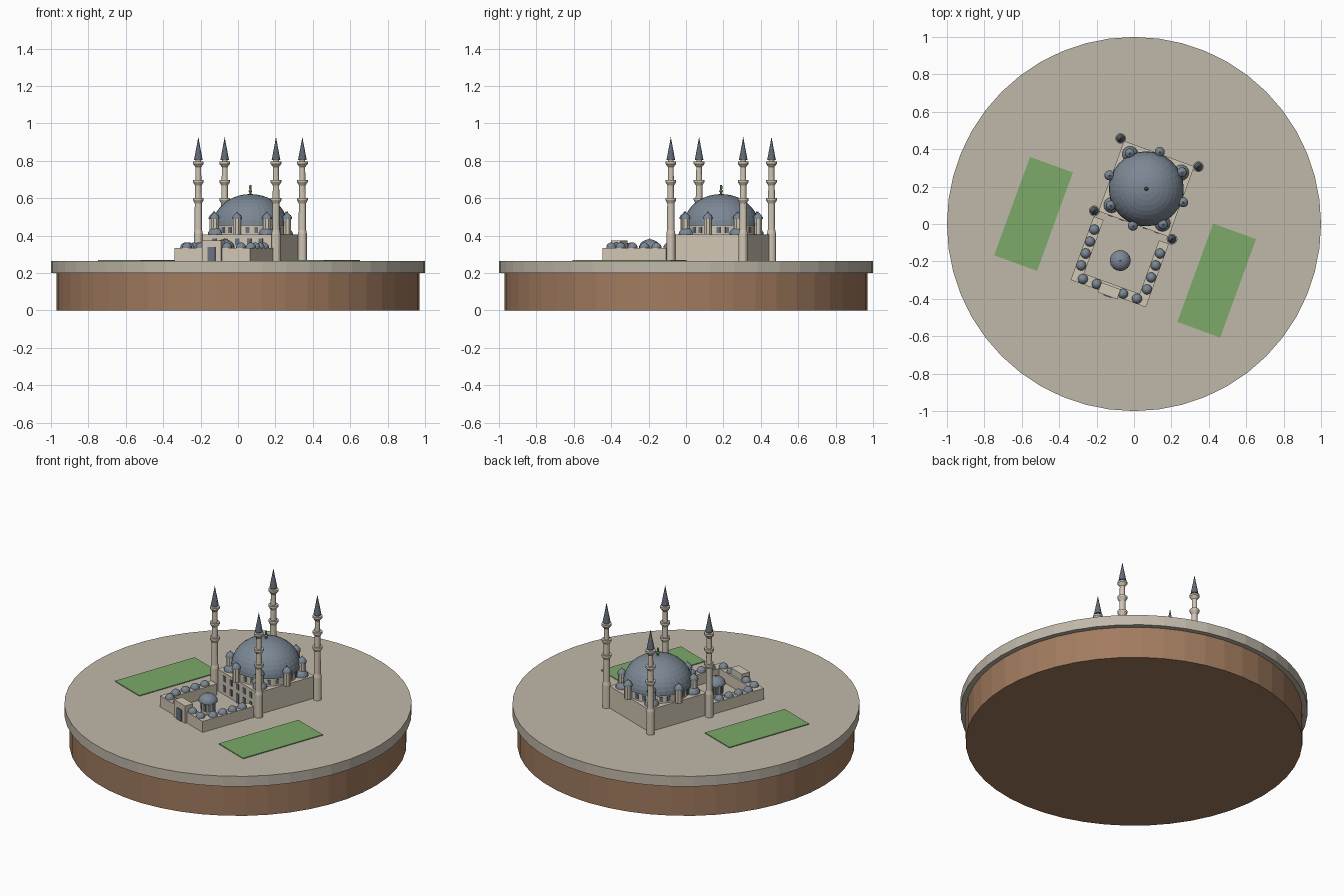
import bpy
import bmesh
from math import cos, sin, pi, radians
from mathutils import Matrix, Vector

if "Cube" in bpy.data.objects:
    bpy.data.objects.remove(bpy.data.objects["Cube"])


def material(name, r, g, b):
    m = bpy.data.materials.new(name)
    m.use_nodes = True
    m.diffuse_color = (r, g, b, 1)
    m.node_tree.nodes["Principled BSDF"].inputs["Base Color"].default_value = (r, g, b, 1)
    return m


EARTH = material("earth", 0.36, 0.20, 0.115)
PAVING = material("paving", 0.53, 0.48, 0.40)
STONE = material("stone", 0.64, 0.57, 0.46)
LEAD = material("lead roof", 0.20, 0.245, 0.30)
SPIRE = material("spire slate", 0.12, 0.145, 0.18)
GLASS = material("window grey", 0.14, 0.17, 0.22)
GRASS = material("grass", 0.20, 0.40, 0.14)

GROUND = 0.265
ROOF = 0.405
WING_TOP = 0.335
# The whole complex is turned on the round base
SITE = Matrix.Translation((0.066, 0.188, 0)) @ Matrix.Rotation(radians(-20), 4, 'Z')


def finish(name, bm, *mats, site=True):
    bmesh.ops.recalc_face_normals(bm, faces=bm.faces)
    mesh = bpy.data.meshes.new(name)
    bm.to_mesh(mesh)
    bm.free()
    for m in mats:
        mesh.materials.append(m)
    ob = bpy.data.objects.new(name, mesh)
    bpy.context.collection.objects.link(ob)
    if site:
        ob.matrix_world = SITE
    return ob


def lathe(bm, profile, sides, at=(0, 0), mat=lambda i: 0):
    """Turn a (radius, z) profile around a vertical axis; mat picks a slot per band."""
    rings = []
    for r, z in profile:
        n = sides if r > 0 else 1
        rings.append([bm.verts.new((at[0] + r * cos(2 * pi * k / sides),
                                    at[1] + r * sin(2 * pi * k / sides), z)) for k in range(n)])
    for i, (a, b) in enumerate(zip(rings, rings[1:])):
        for k in range(sides):
            j = (k + 1) % sides
            quad = [a[k % len(a)], a[j % len(a)], b[j % len(b)], b[k % len(b)]]
            bm.faces.new(list(dict.fromkeys(quad))).material_index = mat(i)
    for ring, slot in ((rings[0], mat(0)), (rings[-1], mat(len(rings) - 2))):
        if len(ring) > 1:
            bm.faces.new(ring).material_index = slot


def dome(radius, height, z, rings):
    return [(radius * cos(pi / 2 * i / rings) if i < rings else 0,
             z + height * sin(pi / 2 * i / rings)) for i in range(rings + 1)]


def box(bm, x0, x1, y0, y1, z0, z1, turn=Matrix()):
    m = Matrix.Translation(((x0 + x1) / 2, (y0 + y1) / 2, (z0 + z1) / 2))
    size = Matrix.Diagonal((x1 - x0, y1 - y0, z1 - z0, 1))
    bmesh.ops.create_cube(bm, size=1, matrix=turn @ m @ size)


# Round base
bm = bmesh.new()
lathe(bm, [(0.97, 0), (0.97, 0.2)], 48)
finish("earth_base", bm, EARTH, site=False)
bm = bmesh.new()
lathe(bm, [(1, 0.2), (1, GROUND)], 48)
finish("paved_plaza", bm, PAVING, site=False)

# Lawns either side
for side, label in ((-1, "right"), (1, "left")):
    bm = bmesh.new()
    x = side * 0.521
    box(bm, x - 0.122, x + 0.122, -0.612, -0.052, GROUND, GROUND + 0.005)
    finish(label + "_lawn", bm, GRASS)

# Prayer hall
bm = bmesh.new()
box(bm, -0.2, 0.2, -0.2, 0.2, GROUND, ROOF)
finish("prayer_hall", bm, STONE)

# Facade windows in two rows, with a middle doorway
bm = bmesh.new()
for k in range(-2, 3):
    x = k * 0.066
    box(bm, x - 0.012, x + 0.012, -0.204, -0.198, 0.35, 0.385)
    low = GROUND if k == 0 else 0.285
    box(bm, x - 0.012, x + 0.012, -0.204, -0.198, low, 0.325)
finish("facade_windows", bm, GLASS)

# Drum under the main dome, with windows between the turrets
bm = bmesh.new()
lathe(bm, [(0.19, ROOF), (0.19, 0.458)], 32)
finish("drum", bm, STONE)
bm = bmesh.new()
for k in range(8):
    for off in (-7, 7):
        turn = Matrix.Rotation(radians(45 * k + 22.5 + off), 4, 'Z')
        box(bm, 0.186, 0.193, -0.01, 0.01, 0.415, 0.445, turn)
finish("drum_windows", bm, GLASS)

# Main dome and its finial
bm = bmesh.new()
lathe(bm, dome(0.2, 0.167, 0.455, 10), 32)
finish("main_dome", bm, LEAD)
bm = bmesh.new()
lathe(bm, [(0.008, 0.615), (0.005, 0.63), (0.011, 0.638), (0.005, 0.646),
           (0.007, 0.655), (0.005, 0.67), (0, 0.672)], 10)
finish("dome_finial", bm, GRASS)

# Corner domes on the roof
bm = bmesh.new()
for sx in (-1, 1):
    for sy in (-1, 1):
        lathe(bm, dome(0.042, 0.038, ROOF, 5), 16, (sx * 0.145, sy * 0.145))
finish("corner_domes", bm, LEAD)

# Eight capped turrets around the drum
bm = bmesh.new()
turret = [(0.022, ROOF), (0.022, 0.488)]
cap = dome(0.027, 0.03, 0.488, 4)[:-1] + [(0.004, 0.522), (0, 0.532)]
for k in range(8):
    spot = (0.21 * cos(pi * k / 4), 0.21 * sin(pi * k / 4))
    lathe(bm, turret, 8, spot)
    lathe(bm, cap, 12, spot, lambda i: 1)
finish("turrets", bm, STONE, LEAD)

# Four minarets with three balconies each
profile = [(0.024, GROUND), (0.024, 0.41), (0.02, 0.43)]
for z, r in ((0.594, 0.019), (0.69, 0.017), (0.788, 0.015)):
    profile += [(r, z - 0.022), (0.029, z - 0.004), (0.029, z + 0.008), (r - 0.001, z + 0.008)]
profile += [(0.016, 0.808)]
for sx, side in ((-1, "right"), (1, "left")):
    for sy, end in ((-1, "front"), (1, "back")):
        bm = bmesh.new()
        spot = (sx * 0.221, sy * 0.206)
        lathe(bm, profile, 16, spot)
        lathe(bm, [(0.023, 0.805), (0.005, 0.9), (0, 0.928)], 16, spot, lambda i: 1)
        finish(f"{end}_{side}_minaret", bm, STONE, SPIRE)

# Courtyard arcades: two wings and a front range
bm = bmesh.new()
for sx in (-1, 1):
    x0, x1 = sorted((sx * 0.158, sx * 0.214))
    box(bm, x0, x1, -0.54, -0.235, GROUND, WING_TOP)
box(bm, -0.214, 0.214, -0.596, -0.54, GROUND, WING_TOP)
finish("courtyard_arcades", bm, STONE)

# Row of small domes on the arcades
bm = bmesh.new()
for sx in (-1, 1):
    spots = [(sx * 0.187, -0.3 - 0.068 * k) for k in range(4)]
    spots += [(sx * 0.075, -0.569), (sx * 0.154, -0.569)]
    for spot in spots:
        lathe(bm, dome(0.027, 0.028, WING_TOP, 5), 14, spot)
finish("arcade_domes", bm, LEAD)

# Gatehouse and door
bm = bmesh.new()
box(bm, -0.055, 0.055, -0.608, -0.552, GROUND, 0.375)
finish("gatehouse", bm, STONE)
bm = bmesh.new()
box(bm, -0.022, 0.022, -0.613, -0.606, GROUND, 0.338)
finish("gate_door", bm, GLASS)

# Courtyard fountain: octagonal kiosk with openings and a dome
bm = bmesh.new()
lathe(bm, [(0.042, GROUND), (0.042, 0.335)], 8, (0, -0.408))
finish("fountain_kiosk", bm, STONE)
bm = bmesh.new()
for k in range(8):
    turn = Matrix.Translation((0, -0.408, 0)) @ Matrix.Rotation(pi / 8 + pi * k / 4, 4, 'Z')
    box(bm, 0.037, 0.041, -0.01, 0.01, 0.28, 0.325, turn)
finish("fountain_openings", bm, GLASS)
bm = bmesh.new()
lathe(bm, dome(0.056, 0.045, 0.335, 6)[:-1] + [(0.003, 0.381), (0, 0.388)], 16, (0, -0.408))
finish("fountain_dome", bm, LEAD)
